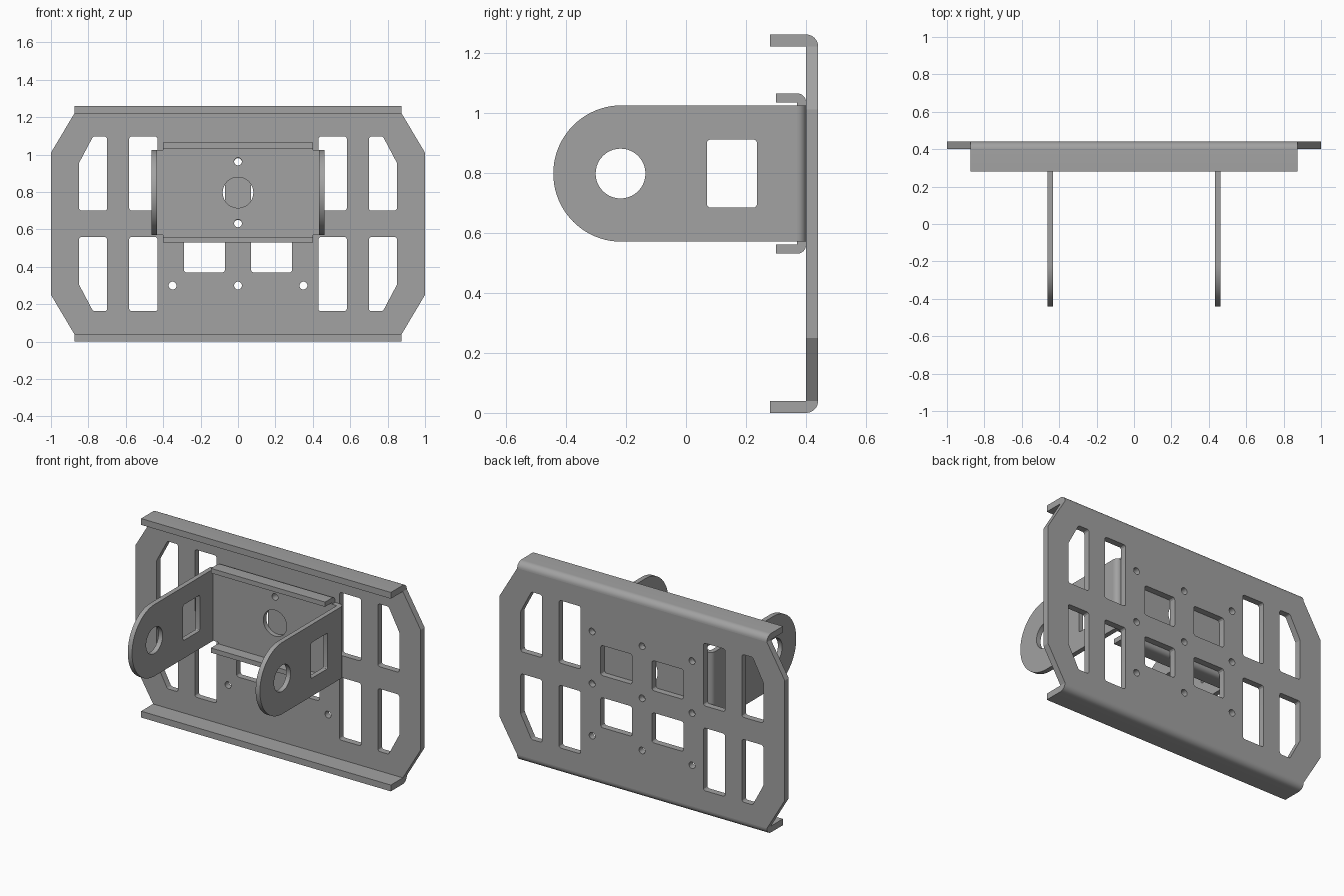
import bpy, bmesh, math
from mathutils import Vector

if "Cube" in bpy.data.objects:
    bpy.data.objects.remove(bpy.data.objects["Cube"])

steel = bpy.data.materials.new("brushed grey steel")
steel.diffuse_color = (0.36, 0.36, 0.36, 1)
steel.use_nodes = True
steel.node_tree.nodes["Principled BSDF"].inputs["Base Color"].default_value = steel.diffuse_color

# Maps 2D profile points plus depth to 3D, by extrusion axis
PLACE = {
    "x": lambda u, v, d: Vector((d, u, v)),
    "y": lambda u, v, d: Vector((u, d, v)),
    "z": lambda u, v, d: Vector((u, v, d)),
}


def prism(name, outline, axis, d0, d1, holes=()):
    """Extrude a filled outline with holes along an axis."""
    place = PLACE[axis]
    bm = bmesh.new()
    edges = []
    for loop in [outline, *holes]:
        vs = [bm.verts.new(place(u, v, d0)) for u, v in loop]
        edges += [bm.edges.new((vs[i - 1], vs[i])) for i in range(len(vs))]
    bmesh.ops.triangle_fill(bm, edges=edges, use_beauty=True, use_dissolve=False)
    cap = bmesh.ops.extrude_face_region(bm, geom=bm.faces[:], use_keep_orig=True)
    moved = [g for g in cap["geom"] if isinstance(g, bmesh.types.BMVert)]
    bmesh.ops.translate(bm, verts=moved, vec=place(0, 0, d1 - d0))
    bmesh.ops.recalc_face_normals(bm, faces=bm.faces[:])
    mesh = bpy.data.meshes.new(name)
    bm.to_mesh(mesh)
    bm.free()
    mesh.materials.append(steel)
    ob = bpy.data.objects.new(name, mesh)
    bpy.context.collection.objects.link(ob)
    bpy.context.view_layer.objects.active = ob
    ob.select_set(True)
    bpy.ops.object.shade_smooth_by_angle(angle=math.radians(30))
    ob.select_set(False)
    return ob


def arc(cx, cy, r, a0, a1, n):
    return [(cx + r * math.cos(math.radians(a0 + (a1 - a0) * i / n)),
             cy + r * math.sin(math.radians(a0 + (a1 - a0) * i / n))) for i in range(n + 1)]


def circle(cx, cy, r, n=32):
    return arc(cx, cy, r, 0, 360, n)[:-1]


def rounded(points, r=0.014, n=3):
    """Round every corner of a polygon."""
    out = []
    for i, p in enumerate(points):
        p = Vector(p)
        a = (Vector(points[i - 1]) - p).normalized()
        b = (Vector(points[(i + 1) % len(points)]) - p).normalized()
        half = a.angle(b) / 2
        t = r / math.tan(half)
        s, e = p + a * t, p + b * t
        c = p + (a + b).normalized() * (r / math.sin(half))
        for k in range(n + 1):
            q = s.lerp(e, k / n) - c
            out.append(tuple(c + q.normalized() * r))
    return out


def rect(x0, x1, z0, z1):
    return [(x0, z0), (x1, z0), (x1, z1), (x0, z1)]


def flip(points, sx, sz, mid):
    return [(x * sx, mid + (z - mid) * sz) for x, z in points]


# Back plate with slots, windows and bolt holes, symmetric about its middle
MID = 0.63
corner = [(1, 1.01), (0.875, 1.22)]
outline = (corner + flip(corner, -1, 1, MID)[::-1]
           + flip(corner, -1, -1, MID) + flip(corner, 1, -1, MID)[::-1])
openings = [
    [(0.70, 0.70), (0.85, 0.70), (0.85, 0.955), (0.775, 1.097), (0.70, 1.097)],
    rect(0.43, 0.582, 0.70, 1.097),
    rect(0.07, 0.29, 0.70, 0.89),
]
holes = [rounded(flip(o, sx, sz, MID)) for o in openings for sx in (1, -1) for sz in (1, -1)]
holes += [circle(x, z, 0.021, 20) for x in (-0.35, 0, 0.35) for z in (0.30, 0.63, 0.96)]
prism("back_plate", outline, "y", 0.40, 0.44, holes)


def bent_lip(name, y0, y1, t, z_in, up, half):
    """Lip folded forward from a sheet, with a rounded outer bend."""
    prof = [(y0, 0), (y1 - t, 0)] + arc(y1 - t, 0, t, 0, 90, 8) + [(y0, t)]
    prism(name, [(y, z_in + up * z) for y, z in prof], "x", -half, half)


# Folded edges of the back plate and of the bracket
bent_lip("plate_top_flange", 0.28, 0.44, 0.04, 1.22, 1, 0.875)
bent_lip("plate_bottom_flange", 0.28, 0.44, 0.04, 0.04, -1, 0.875)
bent_lip("bracket_top_lip", 0.30, 0.40, 0.03, 1.034, 1, 0.40)
bent_lip("bracket_bottom_lip", 0.30, 0.40, 0.03, 0.56, -1, 0.40)

# Bracket web, with a stepped outline that leaves relief notches at the bends
Z0, Z1 = 0.57, 1.024
ZC = (Z0 + Z1) / 2
step = [(0.433, Z1), (0.40, Z1), (0.40, 1.034)]
web = (step + flip(step, -1, 1, ZC)[::-1]
       + flip(step, -1, -1, ZC) + flip(step, 1, -1, ZC)[::-1])
prism("bracket_web", web, "y", 0.37, 0.40,
      [circle(0, ZC, 0.082, 40), circle(0, 0.963, 0.021, 20), circle(0, 0.632, 0.021, 20)])

# Two ears with round ends, pivot holes and windows, joined to the web by bends
R = ZC - Z0
ear = [(0.37, Z0), (0.37, Z1)] + arc(R - 0.442, ZC, R, 90, 270, 40)
ear_holes = [circle(-0.218, ZC, 0.083, 40), rounded(rect(0.07, 0.236, 0.684, 0.91), 0.01)]
bend = [(0.433, 0.37)] + arc(0.433, 0.37, 0.03, 0, 90, 8)
for side, s in (("right", 1), ("left", -1)):
    prism(side + "_ear", ear, "x", s * 0.433, s * 0.463, ear_holes)
    prism(side + "_ear_bend", [(s * x, y) for x, y in bend], "z", Z0, Z1)
